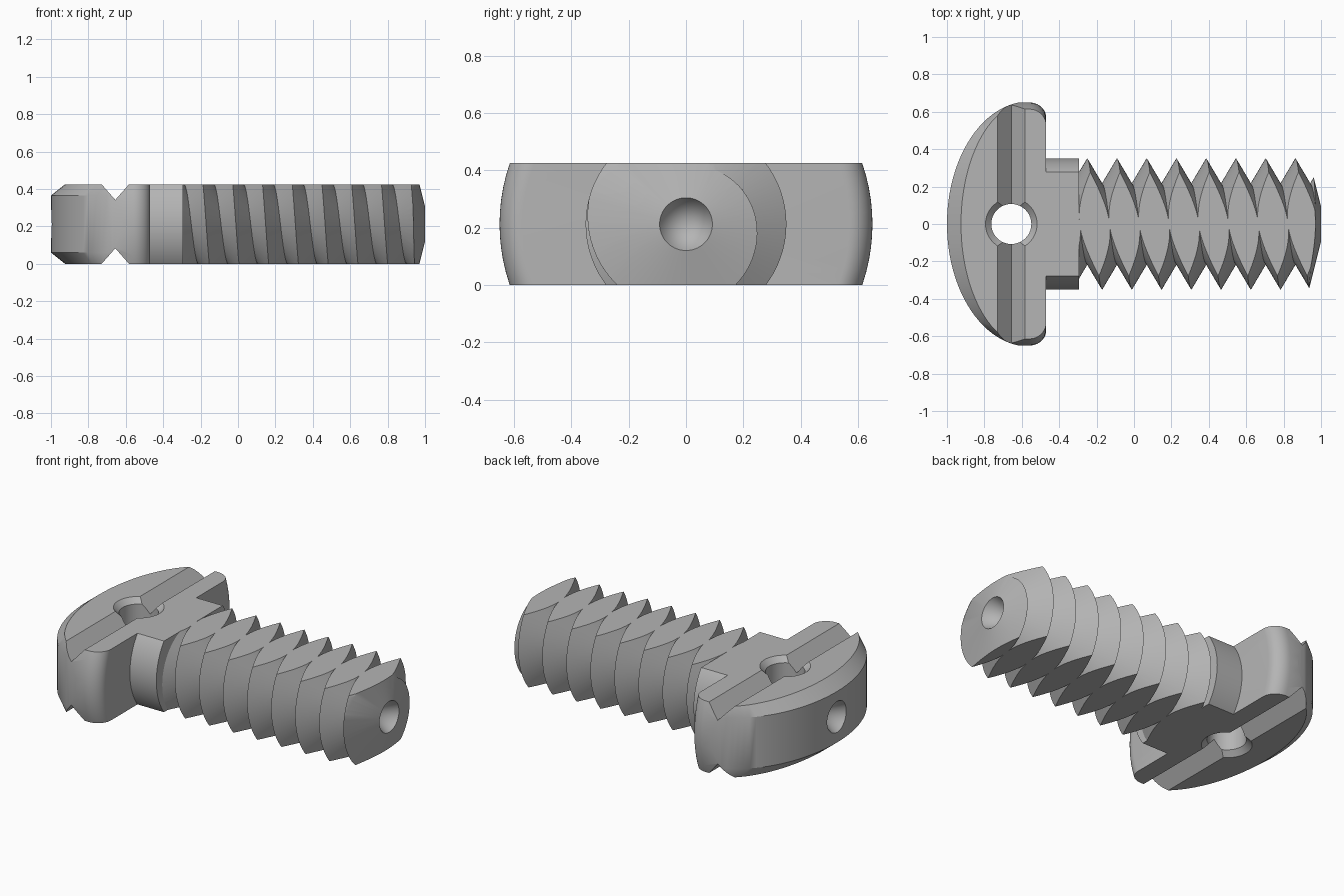
import bpy, bmesh, math

cube = bpy.data.objects.get("Cube")
if cube:
    bpy.data.objects.remove(cube, do_unlink=True)

THICK = 0.425
MID = THICK / 2
TAU = math.tau

grey = bpy.data.materials.new("plain grey")
grey.use_nodes = True
colour = (0.46, 0.46, 0.46, 1)
grey.diffuse_color = colour
grey.node_tree.nodes["Principled BSDF"].inputs["Base Color"].default_value = colour


def finish(name, bm):
    bmesh.ops.recalc_face_normals(bm, faces=bm.faces)
    mesh = bpy.data.meshes.new(name)
    bm.to_mesh(mesh)
    bm.free()
    mesh.materials.append(grey)
    obj = bpy.data.objects.new(name, mesh)
    bpy.context.collection.objects.link(obj)
    return obj


def lathe(name, profile, steps=72):
    """Spin (x, radius) points about the screw axis."""
    bm = bmesh.new()
    verts = [bm.verts.new((x, r, MID)) for x, r in profile]
    edges = [bm.edges.new(pair) for pair in zip(verts, verts[1:])]
    bmesh.ops.spin(bm, geom=verts + edges, cent=(0, 0, MID), axis=(1, 0, 0),
                   angle=TAU, steps=steps)
    bmesh.ops.remove_doubles(bm, verts=bm.verts, dist=1e-5)
    return finish(name, bm)


def loft(name, rings):
    """Join equal rings of points and cap both ends."""
    bm = bmesh.new()
    rows = [[bm.verts.new(p) for p in ring] for ring in rings]
    n = len(rows[0])
    for a, b in zip(rows, rows[1:]):
        for i in range(n):
            j = (i + 1) % n
            bm.faces.new((a[i], a[j], b[j], b[i]))
    bm.faces.new(rows[0])
    bm.faces.new(rows[-1])
    return finish(name, bm)


def slab():
    return loft("slab", [[(x, y, z) for x, y in ((-2, -2), (2, -2), (2, 2), (-2, 2))]
                         for z in (0, THICK)])


def combine(obj, cutter, operation):
    mod = obj.modifiers.new("cut", "BOOLEAN")
    mod.operation, mod.object, mod.solver = operation, cutter, "EXACT"
    bpy.context.view_layer.objects.active = obj
    bpy.ops.object.modifier_apply(modifier=mod.name)
    bpy.data.objects.remove(cutter, do_unlink=True)


def smooth(obj):
    bpy.ops.object.select_all(action="DESELECT")
    obj.select_set(True)
    bpy.context.view_layer.objects.active = obj
    bpy.ops.object.shade_smooth_by_angle(angle=math.radians(28))


# Helical thread: alternating crest and root rows, each turn joined to the next
PITCH, CREST, ROOT, START, COLS, ROWS = 0.159, 0.35, 0.214, -0.25, 72, 24
bm = bmesh.new()
grid = []
for k in range(-4, ROWS - 4):
    radius = CREST if k % 2 == 0 else ROOT
    grid.append([bm.verts.new((START + PITCH * (k / 2 + j / COLS),
                               radius * math.cos(TAU * j / COLS),
                               MID + radius * math.sin(TAU * j / COLS)))
                 for j in range(COLS)])
for k in range(ROWS - 2):
    grid[k].append(grid[k + 2][0])
for k in range(ROWS - 3):
    for j in range(COLS):
        bm.faces.new((grid[k][j], grid[k][j + 1], grid[k + 1][j + 1], grid[k + 1][j]))
loose = [v for v in bm.verts if not v.link_faces]
bmesh.ops.delete(bm, geom=loose, context="VERTS")
rim = [e for e in bm.edges if e.is_boundary]
centres = {side: bm.verts.new((x, 0, MID)) for side, x in ((False, -0.6), (True, 1.5))}
for e in rim:
    bm.faces.new((*e.verts, centres[e.verts[0].co.x > 0.4]))
thread = finish("threaded_shank", bm)

# Trim the shank square at the neck, coned at the tip with a centre recess
combine(thread, lathe("tip_trim", [(-0.295, 0), (-0.295, 0.45), (0.911, 0.45),
                                   (1.0, 0.092), (0.84, 0)]), "INTERSECT")
combine(thread, slab(), "INTERSECT")
smooth(thread)

# Plain neck
neck = lathe("neck", [(-0.47, 0), (-0.47, 0.35), (-0.295, 0.35), (-0.295, 0)])
combine(neck, slab(), "INTERSECT")
smooth(neck)


# Head: domed outline, chamfered above and below
def head_ring(depth, z):
    arc = [math.pi * (0.5 + i / 48) for i in range(49)]
    pts = [(-0.56 + depth * math.cos(a), 0.655 * math.sin(a), z) for a in arc]
    return pts + [(-0.47, -0.655, z), (-0.47, 0.655, z)]


head = loft("head", [head_ring(0.365, 0), head_ring(0.44, 0.06),
                     head_ring(0.44, THICK - 0.06), head_ring(0.365, THICK)])

# Round the head's shoulders and sink the centre recess in the dome
shoulder = [(-0.56 + 0.09 * math.sin(a), 0.57 + 0.08 * math.cos(a))
            for a in (math.pi / 2 * i / 10 for i in range(11))]
combine(head, lathe("head_trim", [(-0.84, 0), (-1.01, 0.098), (-1.01, 0.65)]
                    + shoulder + [(-0.47, 0)], 96), "INTERSECT")

# V grooves across both flats
GROOVE = -0.656
for face, out in ((0, -1), (THICK, 1)):
    section = [(GROOVE, face - out * 0.083), (GROOVE - 0.146, face + out * 0.083),
               (GROOVE + 0.146, face + out * 0.083)]
    combine(head, loft("groove", [[(x, y, z) for x, z in section] for y in (-1, 1)]),
            "DIFFERENCE")

# Cross hole with countersunk mouths
hole = [(0.168, -0.03), (0.107, 0.031), (0.107, THICK - 0.031), (0.168, THICK + 0.03)]
combine(head, loft("hole", [[(GROOVE + r * math.cos(TAU * i / 48),
                              r * math.sin(TAU * i / 48), z) for i in range(48)]
                            for r, z in hole]), "DIFFERENCE")
smooth(head)
